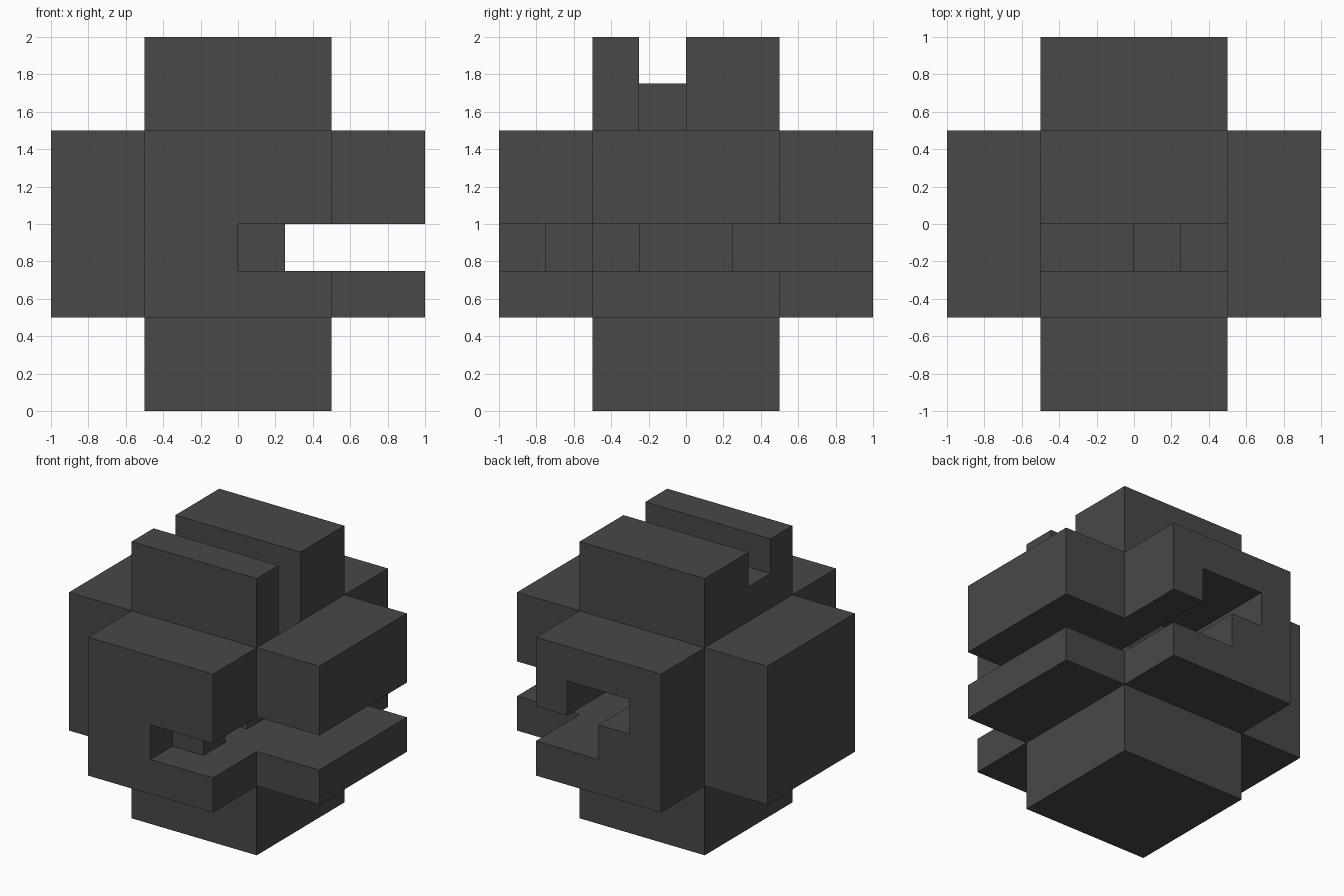
import bpy, bmesh, math
from mathutils import Vector

if "Cube" in bpy.data.objects:
    bpy.data.objects.remove(bpy.data.objects["Cube"])

S = 0.25  # grid unit shared by every bar and groove

# three crossing bars: (min corner, max corner)
BARS = [
    ((-1, -0.5, 0.5), (1, 0.5, 1.5)),
    ((-0.5, -1, 0.5), (0.5, 1, 1.5)),
    ((-0.5, -0.5, 0), (0.5, 0.5, 2)),
]

# grooves cut into the bars
CUTS = [
    ((0.25, -1, 0.75), (1, 1, 1)),             # long side slot
    ((0, -1, 0.75), (0.25, -0.75, 1)),         # front pocket
    ((0, -0.5, 0.75), (0.25, -0.25, 1)),       # inner pocket
    ((0, 0.25, 0.75), (0.25, 1, 1)),           # back pocket
    ((-0.25, 0.25, 1), (0.25, 1, 1.25)),       # raised back notch
    ((-0.5, -0.25, 1.75), (0.5, 0, 2)),        # top groove
    ((0, -0.25, 1.5), (0.25, 0, 2)),           # step in top groove
    ((0.25, -0.25, 0.75), (0.5, 0, 2)),        # shaft down to the side slot
]


def inside(p, box):
    return all(lo < c < hi for c, lo, hi in zip(p, *box))


def solid(p):
    return any(inside(p, b) for b in BARS) and not any(inside(p, c) for c in CUTS)


# skin the solid: one quad wherever a filled cell meets an empty one
bm = bmesh.new()
axes = [Vector((1, 0, 0)), Vector((0, 1, 0)), Vector((0, 0, 1))]
h = S / 2
for i in range(8):
    for j in range(8):
        for k in range(8):
            c = Vector((-1 + h + i * S, -1 + h + j * S, h + k * S))
            if not solid(c):
                continue
            for a in range(3):
                u, v = axes[(a + 1) % 3] * h, axes[(a + 2) % 3] * h
                for s in (1, -1):
                    n = axes[a] * s
                    if solid(c + n * S):
                        continue
                    m = c + n * h
                    ring = [m - u - v, m + u - v, m + u + v, m - u + v][::s]
                    bm.faces.new([bm.verts.new(q) for q in ring])
bmesh.ops.remove_doubles(bm, verts=bm.verts, dist=0.001)

# merge coplanar quads into large flat faces
bmesh.ops.dissolve_limit(bm, angle_limit=math.radians(1),
                         verts=bm.verts, edges=bm.edges)

mesh = bpy.data.meshes.new("grooved_cross_block")
bm.to_mesh(mesh)
bm.free()
block = bpy.data.objects.new("grooved_cross_block", mesh)
bpy.context.collection.objects.link(block)

mat = bpy.data.materials.new("dark grey")
mat.diffuse_color = (0.065, 0.065, 0.065, 1)
mat.use_nodes = True
mat.node_tree.nodes["Principled BSDF"].inputs["Base Color"].default_value = mat.diffuse_color
mesh.materials.append(mat)
